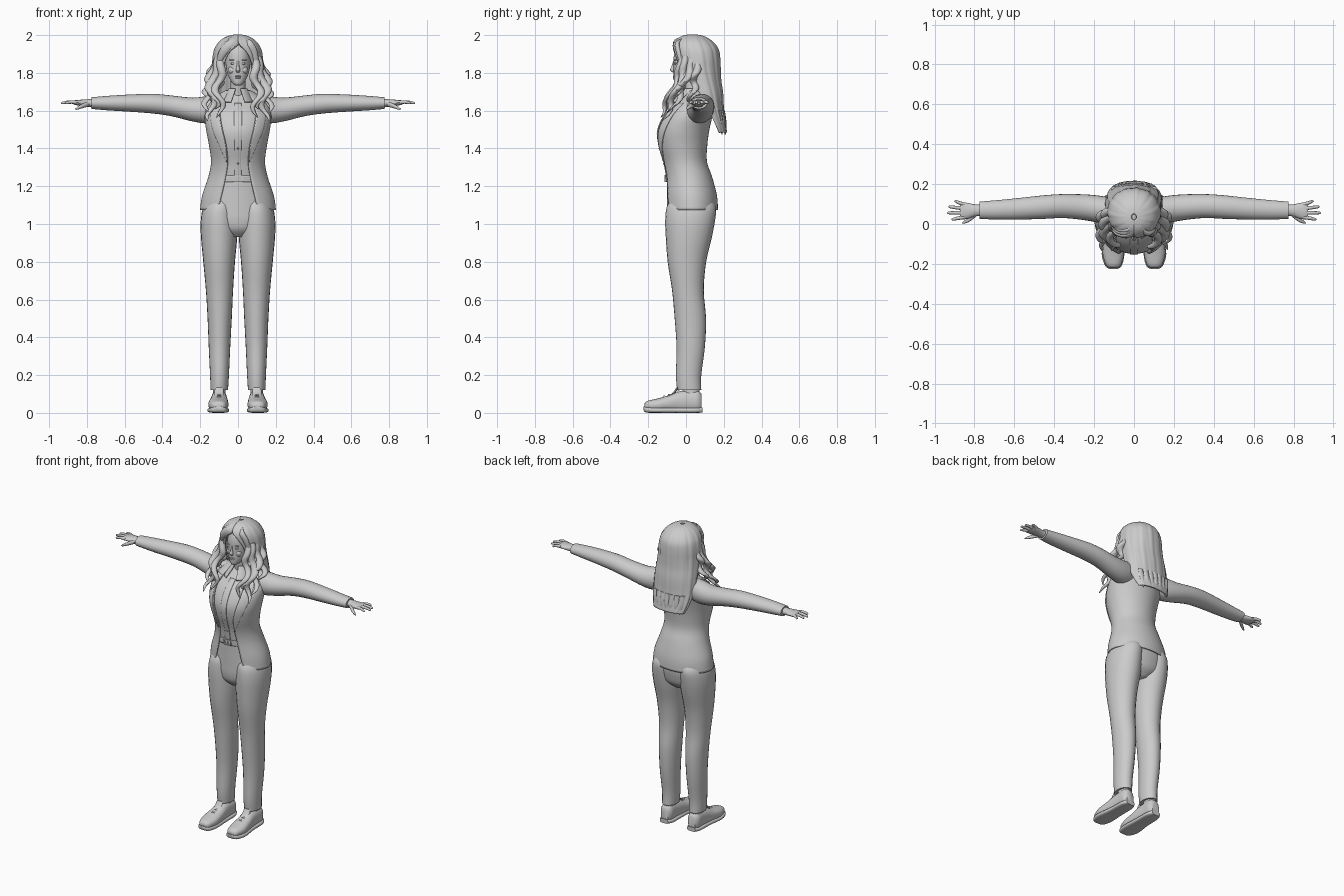
import bpy, bmesh, math
from mathutils import Vector

grey = bpy.data.materials.new("neutral_grey")
grey.diffuse_color = (0.6, 0.6, 0.6, 1)
X, Y, Z = Vector((1, 0, 0)), Vector((0, 1, 0)), Vector((0, 0, 1))


def finish(name, bm, thick=0, angle=50):
    bmesh.ops.recalc_face_normals(bm, faces=bm.faces)
    me = bpy.data.meshes.new(name)
    bm.to_mesh(me)
    bm.free()
    me.materials.append(grey)
    me.shade_smooth()
    me.set_sharp_from_angle(angle=math.radians(angle))
    ob = bpy.data.objects.new(name, me)
    bpy.context.collection.objects.link(ob)
    if thick:
        mod = ob.modifiers.new("thickness", 'SOLIDIFY')
        mod.thickness, mod.offset = thick, 0
    return ob


def smooth_rows(rows, steps):
    """Catmull-Rom resampling of a list of number tuples."""
    out = []
    for i in range(len(rows) - 1):
        p0, p1, p2 = rows[max(i - 1, 0)], rows[i], rows[i + 1]
        p3 = rows[min(i + 2, len(rows) - 1)]
        for s in range(steps):
            t = s / steps
            out.append([0.5 * (2 * b + (c - a) * t + (2 * a - 5 * b + 4 * c - d) * t * t
                               + (3 * b - a - 3 * c + d) * t ** 3)
                        for a, b, c, d in zip(p0, p1, p2, p3)])
    return out + [list(rows[-1])]


def loft(name, rings, u=X, v=Y, n=24, steps=4, power=1.0, side=1):
    """Closed tube through rings of (x, y, z, radius_u, radius_v)."""
    bm, loops = bmesh.new(), []
    for x, y, z, a, b in smooth_rows(rings, steps):
        loop = []
        for k in range(n):
            c, s = math.cos(2 * math.pi * k / n), math.sin(2 * math.pi * k / n)
            c, s = (math.copysign(abs(w) ** power, w) for w in (c, s))
            p = Vector((x, y, z)) + u * (max(a, .001) * c) + v * (max(b, .001) * s)
            p.x *= side
            loop.append(bm.verts.new(p))
        loops.append(loop)
    for r0, r1 in zip(loops, loops[1:]):
        for k in range(n):
            bm.faces.new((r0[k], r0[k - 1], r1[k - 1], r1[k]))
    bm.faces.new(loops[0])
    bm.faces.new(loops[-1])
    return finish(name, bm)


def shell(name, rows, thick, n=56, steps=4, ripple=0, grow=0, side=1):
    """Open wrap from rows of (z, rx, cy, ry, start_deg, end_deg); 0 deg is front."""
    bm, loops = bmesh.new(), []
    for z, rx, cy, ry, t0, t1 in smooth_rows(rows, steps):
        loop = []
        for k in range(n + 1):
            t = math.radians(t0 + (t1 - t0) * k / n)
            f = 1 + ripple * (math.sin(15 * t) + 0.5 * math.sin(26 * t + 9 * z))
            loop.append(bm.verts.new((side * (rx + grow) * f * math.sin(t),
                                      cy - (ry + grow) * f * math.cos(t), z)))
        loops.append(loop)
    for r0, r1 in zip(loops, loops[1:]):
        for k in range(n):
            bm.faces.new((r0[k], r0[k + 1], r1[k + 1], r1[k]))
    return finish(name, bm, thick)


def ball(name, loc, size):
    bm = bmesh.new()
    bmesh.ops.create_uvsphere(bm, u_segments=16, v_segments=10, radius=1)
    for vert in bm.verts:
        vert.co = Vector(loc) + Vector(c * s for c, s in zip(vert.co, size))
    return finish(name, bm)


def box(name, loc, size):
    bm = bmesh.new()
    bmesh.ops.create_cube(bm, size=1)
    for vert in bm.verts:
        vert.co = Vector(loc) + Vector(c * s for c, s in zip(vert.co, size))
    return finish(name, bm, angle=30)


# Torso outline: z, rx, cy, ry, half angle of the front opening
torso = [(1.075, .197, .028, .137, 32), (1.15, .186, .025, .135, 28),
         (1.25, .153, .012, .122, 25), (1.33, .139, -.008, .115, 23),
         (1.42, .150, -.021, .130, 25), (1.50, .165, -.018, .138, 30),
         (1.58, .172, .010, .127, 33), (1.64, .150, .043, .097, 33),
         (1.68, .105, .058, .070, 35), (1.705, .062, .060, .056, 40)]
shell("jacket", [r + (360 - r[4],) for r in torso], .008)
for s, tag in ((1, "left"), (-1, "right")):
    shell("lapel_" + tag, [r + (r[4] + w,) for r, w in zip(torso[3:8], (2, 15, 21, 22, 24))],
          .005, n=8, grow=.006, side=s)

# Shirt with placket, collar and buttons
shirt = [(z, rx * .95, cy, ry * .94) for z, rx, cy, ry, g in torso[2:]]
loft("shirt", [(0, cy, z, rx, ry) for z, rx, cy, ry in shirt], n=40)
shell("shirt_placket", [r + (-7, 7) for r in shirt[:6]], .004, n=6, grow=.002)
shell("shirt_collar", [(1.715, .048, .035, .052, 16, 344), (1.69, .060, .030, .066, 20, 340),
                       (1.645, .085, .020, .105, 26, 334)], .006)
for z, y in ((1.32, -.118), (1.40, -.141), (1.48, -.151), (1.56, -.121)):
    ball("shirt_button", (0, y, z), (.005, .004, .005))

# Hips and belt
loft("trouser_hips", [(0, .02, .93, .05, .07), (0, .022, .97, .15, .11),
                      (0, .024, 1.02, .188, .124), (0, .027, 1.08, .188, .128),
                      (0, .023, 1.17, .170, .124), (0, .013, 1.25, .143, .115),
                      (0, .008, 1.27, .135, .108)], n=40)
shell("belt", [(1.222, .156, .016, .121, -60, 60), (1.257, .147, .011, .119, -60, 60)], .005)
for z in (1.225, 1.255):
    box("buckle_bar", (0, -.109, z), (.05, .01, .007))
for x in (-.022, .022, .0):
    box("buckle_post", (x, -.109, 1.24), (.007, .01, .03))

for s, tag in ((1, "left"), (-1, "right")):
    # Trouser leg
    loft("trouser_leg_" + tag, [
        (.099, .017, .12, .046, .064), (.098, .014, .20, .050, .067),
        (.098, .025, .35, .057, .075), (.097, .023, .50, .064, .083),
        (.098, .010, .65, .072, .084), (.100, .005, .80, .084, .102),
        (.100, .015, .93, .096, .122), (.100, .022, 1.02, .097, .132),
        (.095, .028, 1.09, .088, .130), (.085, .028, 1.14, .060, .100)], side=s)
    # Ankle and shoe
    loft("ankle_" + tag, [(.1, .03, .05, .033, .045), (.1, .025, .16, .033, .045)], side=s)
    loft("shoe_upper_" + tag, [
        (.103, -.220, .035, .020, .014), (.103, -.205, .038, .038, .025),
        (.104, -.150, .042, .053, .034), (.102, -.090, .050, .050, .043),
        (.100, -.040, .058, .045, .054), (.100, .010, .062, .042, .058),
        (.100, .060, .062, .041, .058), (.100, .083, .056, .026, .044)],
        v=Z, power=.85, side=s)
    loft("shoe_sole_" + tag, [
        (.103, -.225, .024, .018, .010), (.103, -.210, .017, .041, .015),
        (.105, -.150, .014, .057, .014), (.101, -.050, .014, .049, .014),
        (.100, .050, .014, .046, .014), (.100, .088, .016, .030, .014)],
        v=Z, power=.6, side=s)
    loft("shoe_tongue_" + tag, [(.1, -.10, .088, .022, .006), (.1, -.065, .105, .024, .007),
                                (.1, -.045, .135, .022, .006)], u=X, v=Y, side=s, n=12)
    for y, z in ((-.115, .084), (-.09, .093), (-.065, .103), (-.04, .113)):
        loft("shoe_lace_" + tag, [(.066, y + .01, z - .018, .005, .004), (.1, y, z + .003, .006, .005),
                                  (.134, y + .01, z - .018, .005, .004)], u=Y, v=Z, n=8, side=s)
    # Sleeve
    loft("sleeve_" + tag, [
        (.08, .065, 1.615, .060, .065), (.16, .072, 1.605, .068, .072),
        (.24, .083, 1.606, .065, .063), (.35, .090, 1.625, .060, .055),
        (.45, .085, 1.637, .059, .052), (.58, .076, 1.640, .054, .045),
        (.68, .071, 1.640, .049, .039), (.775, .069, 1.640, .043, .031)], u=Y, v=Z, side=s)
    # Hand
    loft("palm_" + tag, [
        (.74, .068, 1.640, .030, .024), (.79, .068, 1.640, .029, .021),
        (.83, .066, 1.641, .039, .017), (.86, .066, 1.643, .043, .013),
        (.872, .066, 1.643, .038, .009)], u=Y, v=Z, n=16, side=s)
    for fname, y, ty, tx in (("index", .034, .024, .915), ("middle", .056, .056, .937),
                             ("ring", .078, .086, .930), ("little", .098, .114, .902)):
        loft(fname + "_finger_" + tag, [
            (.85, y, 1.643, .010, .010), ((.85 + tx) / 2, (y + ty) / 2, 1.646, .009, .009),
            (tx - .008, ty, 1.641, .007, .007), (tx, ty, 1.639, .002, .002)],
            u=Y, v=Z, n=10, side=s)
    loft("thumb_" + tag, [(.79, .052, 1.636, .014, .014), (.825, .024, 1.624, .012, .012),
                          (.85, .010, 1.613, .008, .008), (.863, .004, 1.607, .002, .002)],
         u=Y, v=Z, n=10, side=s)
    # Face features on each side
    ball("eye_" + tag, (s * .027, -.055, 1.850), (.014, .008, .006))
    ball("brow_" + tag, (s * .029, -.057, 1.868), (.018, .006, .003))
    ball("cheek_" + tag, (s * .030, -.040, 1.815), (.022, .020, .022))
    # Wavy locks falling over the shoulder and chest
    for i, (a, b, r) in enumerate((
            ((.082, -.020, 1.90), (.095, -.140, 1.565), .022),
            ((.098, .000, 1.89), (.145, -.125, 1.545), .026),
            ((.106, .030, 1.88), (.160, -.085, 1.590), .026),
            ((.108, .060, 1.87), (.155, .020, 1.640), .026),
            ((.090, .010, 1.84), (.120, -.105, 1.610), .026))):
        rings = []
        for k in range(13):
            t = k / 12
            amp, ph = .022 * min(1, 2 * t), 13 * t + i * 1.3 + (.6 if s < 0 else 0)
            fade = math.sin(math.pi * min(1, .3 + .7 * t)) ** .5 if t < 1 else .1
            rings.append((a[0] + (b[0] - a[0]) * t + .012 * math.sin(math.pi * t) + amp * math.sin(ph),
                          a[1] + (b[1] - a[1]) * t ** 1.5 + .6 * amp * math.cos(ph),
                          a[2] + (b[2] - a[2]) * t, r * fade, r * .85 * fade))
        loft("hair_lock_" + tag, rings, n=10, steps=3, side=s)

# Head and neck
loft("neck", [(0, .045, 1.62, .055, .050), (0, .035, 1.69, .041, .043),
              (0, .025, 1.79, .040, .045)])
loft("head", [(0, -.035, 1.732, .012, .016), (0, -.030, 1.742, .027, .032),
              (0, -.018, 1.765, .043, .047), (0, -.004, 1.800, .057, .062),
              (0, .012, 1.850, .066, .078), (0, .025, 1.900, .069, .088),
              (0, .035, 1.945, .062, .080), (0, .040, 1.975, .030, .045)], n=32)
loft("nose", [(0, -.060, 1.862, .006, .008), (0, -.066, 1.835, .007, .011),
              (0, -.070, 1.815, .012, .014), (0, -.064, 1.803, .008, .008)], n=12)
ball("upper_lip", (0, -.063, 1.782), (.020, .007, .004))
ball("lower_lip", (0, -.062, 1.774), (.016, .008, .005))

# Main hair: cap opening round the face, falling to a long panel behind
hair = [(1.998, .012, .035, .015, 0), (1.990, .050, .036, .055, 0), (1.970, .085, .040, .087, 0),
        (1.945, .107, .045, .108, 6), (1.915, .121, .052, .117, 20), (1.870, .128, .058, .117, 31),
        (1.820, .130, .064, .113, 38), (1.760, .133, .080, .100, 55), (1.690, .137, .100, .090, 75),
        (1.600, .135, .125, .070, 88), (1.530, .122, .155, .050, 90), (1.485, .105, .175, .036, 90)]
shell("hair_main", [r + (360 - r[4],) for r in hair], .012, n=96, ripple=.012)

# Ragged ends of the back hair
for i in range(7):
    x = -.09 + .03 * i
    y = .208 - 2.2 * x * x
    loft("hair_end", [(x * 1.1, y - .012, 1.60, .018, .010), (x, y - .003, 1.53, .018, .010),
                      (x * .95, y, 1.475 + .012 * (i % 3), .003, .003)], n=8)

# Side-swept fringe from an off-centre parting
for i in range(3):
    d = .012 * i
    loft("fringe_right", [(.03, -.01 + d, 1.980, .008, .012), (-.02, -.052 + d, 1.960 + d / 2, .014, .024),
                          (-.07, -.052 + d, 1.920 + d / 2, .014, .024),
                          (-.098, -.030 + d, 1.870, .013, .020), (-.105, -.015 + d, 1.82, .006, .008)],
         u=Y, v=Vector((-.6, 0, .8)), n=12)
loft("fringe_left", [(.03, -.01, 1.980, .008, .012), (.058, -.045, 1.955, .013, .020),
                     (.085, -.040, 1.910, .013, .020), (.098, -.025, 1.850, .010, .016)],
     u=Y, v=Vector((.8, 0, .6)), n=12)
